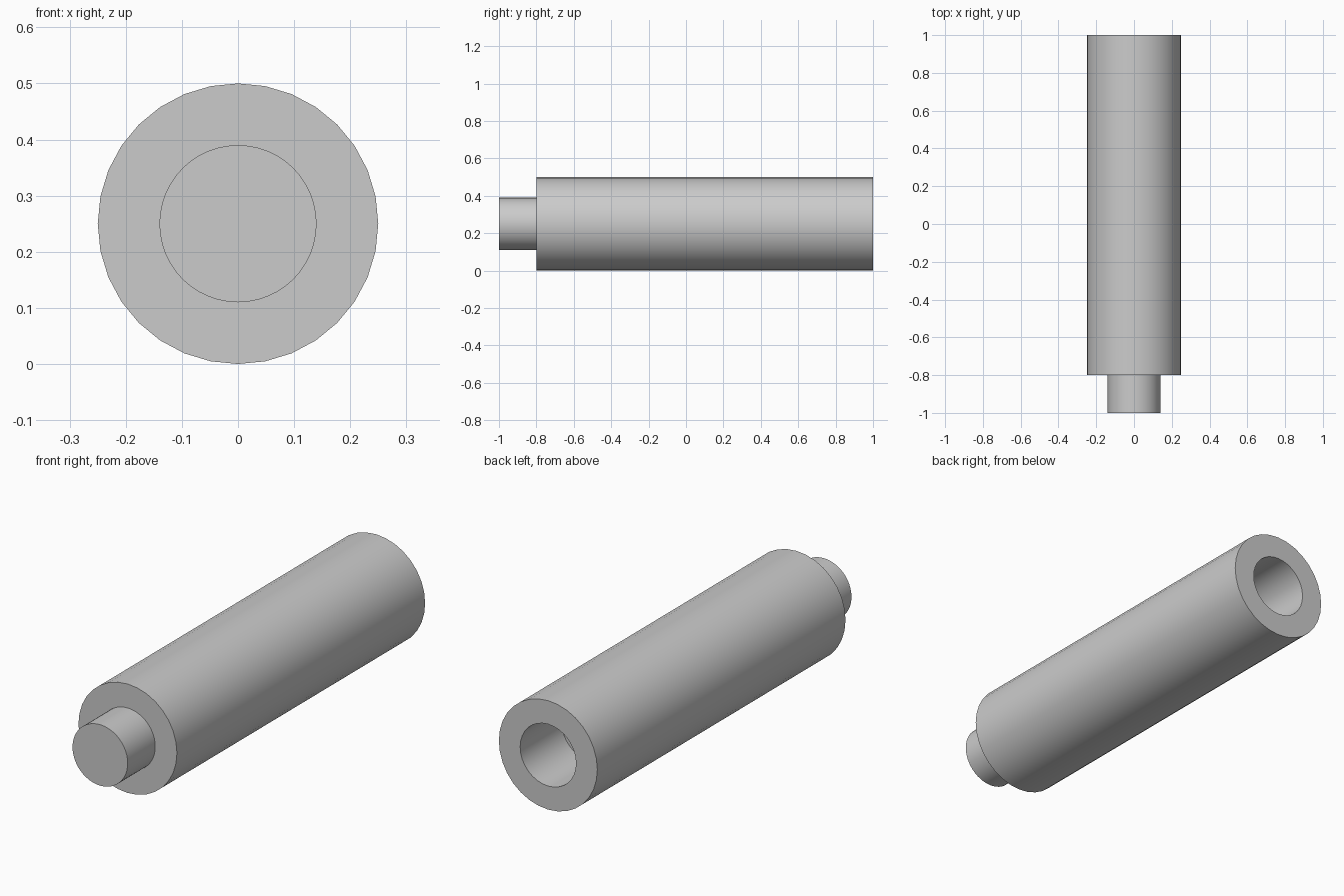
import bpy, bmesh, math
from mathutils import Matrix

cube = bpy.data.objects.get("Cube")
if cube:
    bpy.data.objects.remove(cube, do_unlink=True)

AXIS_HEIGHT = 0.25
SHOULDER = -0.8

grey = bpy.data.materials.new("plain_grey")
grey.use_nodes = True
colour = (0.6, 0.6, 0.6, 1)
grey.diffuse_color = colour
grey.node_tree.nodes["Principled BSDF"].inputs["Base Color"].default_value = colour


def lathe(name, profile, sides):
    """Turn a (radius, y) profile about the lengthwise axis."""
    bm = bmesh.new()
    verts = [bm.verts.new((r, y, 0)) for r, y in profile]
    edges = [bm.edges.new(pair) for pair in zip(verts, verts[1:])]
    bmesh.ops.spin(bm, geom=verts + edges, cent=(0, 0, 0), axis=(0, 1, 0),
                   angle=math.tau, steps=sides, use_duplicate=False)
    bmesh.ops.remove_doubles(bm, verts=bm.verts, dist=0.0001)
    bmesh.ops.recalc_face_normals(bm, faces=bm.faces)
    bmesh.ops.transform(bm, matrix=Matrix.Translation((0, 0, AXIS_HEIGHT)), verts=bm.verts)
    mesh = bpy.data.meshes.new(name)
    bm.to_mesh(mesh)
    bm.free()
    mesh.materials.append(grey)
    obj = bpy.data.objects.new(name, mesh)
    bpy.context.collection.objects.link(obj)
    bpy.ops.object.select_all(action='DESELECT')
    obj.select_set(True)
    bpy.context.view_layer.objects.active = obj
    bpy.ops.object.shade_smooth_by_angle(angle=math.radians(30))
    return obj


# Main rod with a blind socket in its back end
lathe("rod_body", [(0, SHOULDER), (0.25, SHOULDER), (0.25, 1),
                   (0.142, 1), (0.142, 0.7), (0, 0.7)], 32)

# Narrow pin on the front end
lathe("front_pin", [(0, -1), (0.14, -1), (0.14, SHOULDER)], 48)
